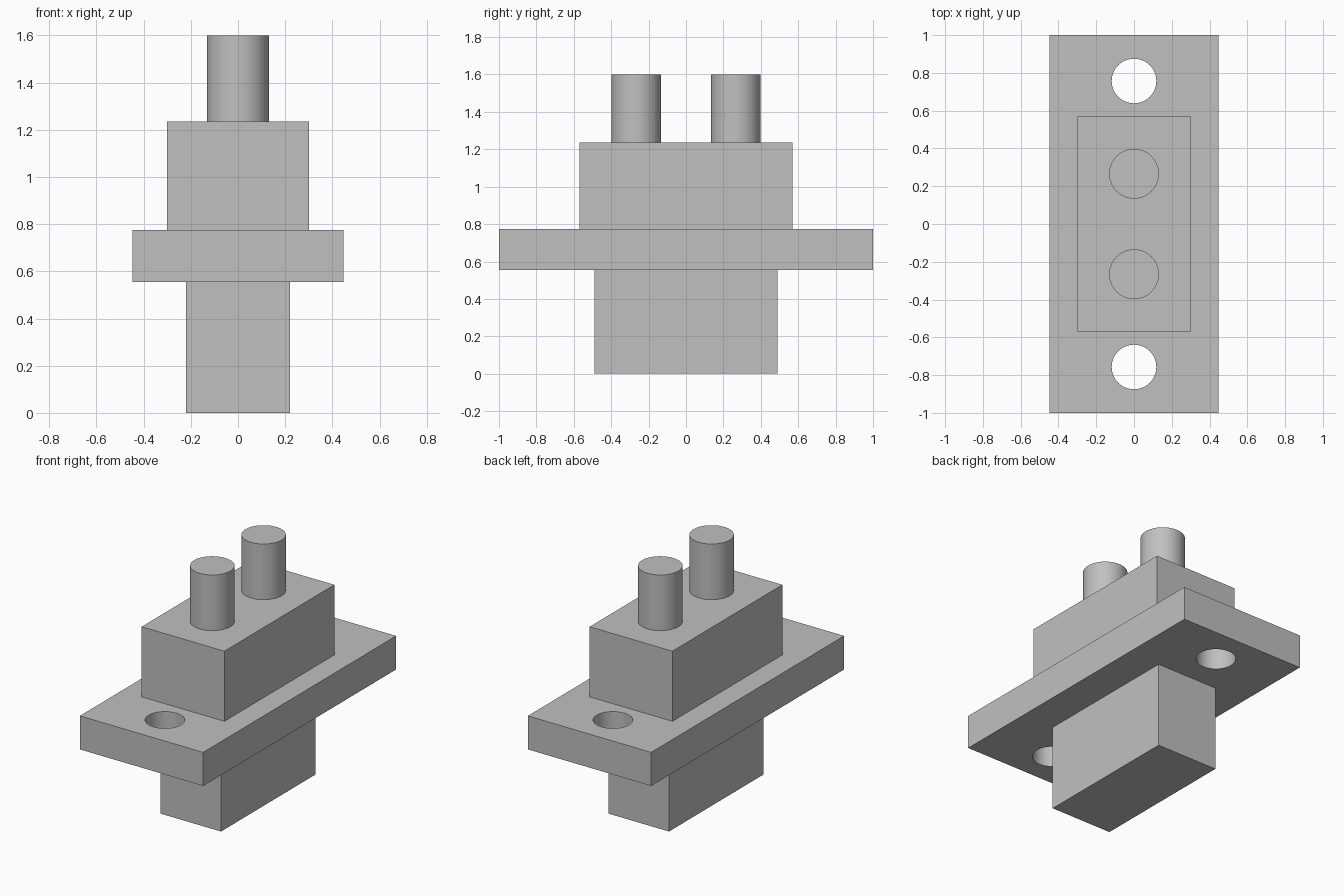
import bpy

default_cube = bpy.data.objects.get("Cube")
if default_cube:
    bpy.data.objects.remove(default_cube, do_unlink=True)

# Single grey finish
grey = bpy.data.materials.new("plain grey")
grey.use_nodes = True
grey.diffuse_color = (0.53, 0.53, 0.53, 1)
grey.node_tree.nodes["Principled BSDF"].inputs["Base Color"].default_value = grey.diffuse_color


def block(name, width, depth, bottom, top):
    bpy.ops.mesh.primitive_cube_add(size=1, location=(0, 0, (bottom + top) / 2))
    ob = bpy.context.object
    ob.name = name
    ob.scale = (width, depth, top - bottom)
    bpy.ops.object.transform_apply(location=False, rotation=False, scale=True)
    ob.data.materials.append(grey)
    return ob


def cylinder(name, radius, y, bottom, top):
    bpy.ops.mesh.primitive_cylinder_add(
        vertices=64, radius=radius, depth=top - bottom,
        location=(0, y, (bottom + top) / 2))
    ob = bpy.context.object
    ob.name = name
    ob.data.materials.append(grey)
    bpy.ops.object.shade_smooth_by_angle()
    return ob


PLATE_BOTTOM, PLATE_TOP, BODY_TOP, PIN_TOP = 0.555, 0.775, 1.235, 1.6

# Stacked blocks
block("lower_plug", 0.44, 0.98, 0, PLATE_BOTTOM)
plate = block("mounting_plate", 0.895, 2, PLATE_BOTTOM, PLATE_TOP)
block("upper_body", 0.6, 1.14, PLATE_TOP, BODY_TOP)

# Paired pins and screw holes
for side, sign in (("front", -1), ("back", 1)):
    cylinder(side + "_pin", 0.132, sign * 0.266, BODY_TOP, PIN_TOP)
    cutter = cylinder(side + "_hole_cutter", 0.118, sign * 0.757,
                      PLATE_BOTTOM - 0.1, PLATE_TOP + 0.1)
    cutter.hide_render = True
    hole = plate.modifiers.new(side + "_screw_hole", "BOOLEAN")
    hole.operation = "DIFFERENCE"
    hole.solver = "EXACT"
    hole.object = cutter
    bpy.ops.object.select_all(action="DESELECT")
    plate.select_set(True)
    bpy.context.view_layer.objects.active = plate
    bpy.ops.object.modifier_apply(modifier=hole.name)
    bpy.data.objects.remove(cutter, do_unlink=True)

bpy.ops.object.shade_smooth_by_angle()
